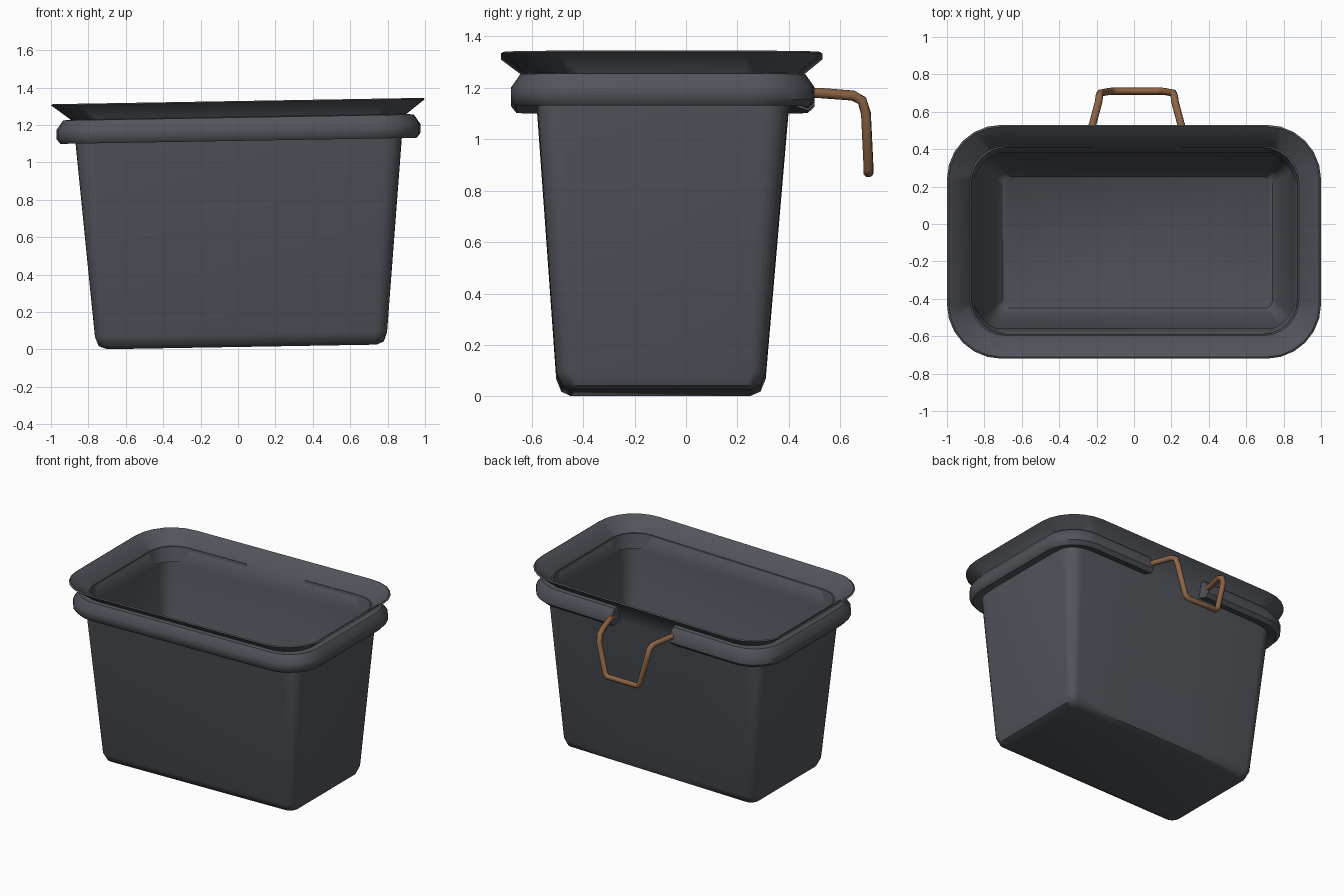
import bpy, bmesh, math
from mathutils import Vector

cube = bpy.data.objects.get("Cube")
if cube:
    bpy.data.objects.remove(cube, do_unlink=True)

GAP = (-0.22, 0.25)   # opening in the collar behind the handle
TILT = 0.017          # the tub leans slightly sideways


def material(name, color):
    m = bpy.data.materials.new(name)
    m.use_nodes = True
    m.diffuse_color = color
    m.node_tree.nodes["Principled BSDF"].inputs["Base Color"].default_value = color
    m.node_tree.nodes["Principled BSDF"].inputs["Roughness"].default_value = 0.7
    return m


slate = material("slate grey", (0.082, 0.089, 0.104, 1))
copper = material("copper brown", (0.27, 0.13, 0.06, 1))


def ring(x0, x1, y0, y1, z, r, steps=6):
    """Rounded rectangle, clockwise from the collar gap's left edge."""
    pts = [(GAP[1], y1)]
    corners = ((x1 - r, y1 - r, 90), (x1 - r, y0 + r, 0),
               (x0 + r, y0 + r, -90), (x0 + r, y1 - r, -180))
    for cx, cy, start in corners:
        for i in range(steps + 1):
            a = math.radians(start - 90 * i / steps)
            pts.append((cx + r * math.cos(a), cy + r * math.sin(a)))
    pts.append((GAP[0], y1))
    return [Vector((x, y, z + TILT * x)) for x, y in pts]


def finish(obj, angle):
    bpy.ops.object.select_all(action='DESELECT')
    obj.select_set(True)
    bpy.context.view_layer.objects.active = obj
    bpy.ops.object.shade_smooth_by_angle(angle=math.radians(angle))


def loft(name, sections, around):
    """Skin the sections; around=True closes each ring and caps the ends,
    otherwise the section profile is closed and the two cut ends are capped."""
    bm = bmesh.new()
    rows = [[bm.verts.new(p) for p in ring(*s)] for s in sections]
    n = len(rows[0])
    pairs = list(zip(rows, rows[1:]))
    if not around:
        pairs.append((rows[-1], rows[0]))
    for a, b in pairs:
        for i in range(n if around else n - 1):
            j = (i + 1) % n
            bm.faces.new((a[i], a[j], b[j], b[i]))
    if around:
        caps = (rows[0], rows[-1])
    else:
        caps = ([r[0] for r in rows], [r[-1] for r in rows])
    for cap in caps:
        bm.faces.new(cap)
    bmesh.ops.recalc_face_normals(bm, faces=bm.faces)
    mesh = bpy.data.meshes.new(name)
    bm.to_mesh(mesh)
    bm.free()
    mesh.materials.append(slate)
    obj = bpy.data.objects.new(name, mesh)
    bpy.context.collection.objects.link(obj)
    finish(obj, 45)
    return obj


# Tub: outside from the base up to the flared rim, then back down inside
loft("tub", [
    (-.70, .74, -.45, .25, .013, .05),
    (-.745, .78, -.485, .29, .03, .06),
    (-.765, .797, -.505, .31, .08, .06),
    (-.87, .877, -.58, .40, 1.13, .10),
    (-.89, .895, -.61, .43, 1.24, .20),
    (-1, 1, -.72, .53, 1.322, .29),
    (-.99, .99, -.71, .52, 1.328, .28),
    (-.87, .875, -.59, .41, 1.24, .18),
    (-.85, .857, -.56, .38, 1.13, .09),
    (-.746, .778, -.486, .291, .09, .05),
    (-.70, .74, -.45, .25, .04, .04),
], True)

# Rolled collar below the rim, open at the back
loft("collar", [
    (-.86, .865, -.575, .39, 1.145, .20),
    (-.95, .955, -.66, .475, 1.115, .23),
    (-.97, .975, -.68, .50, 1.14, .24),
    (-.97, .975, -.68, .50, 1.19, .24),
    (-.935, .94, -.645, .465, 1.24, .22),
    (-.87, .875, -.59, .41, 1.245, .19),
], False)

# Wire handle: half a path, mirrored about its own centre line
half = [(.26, .43, 1.18), (.24, .52, 1.18), (.205, .65, 1.17),
        (.20, .685, 1.15), (.195, .70, 1.10), (.14, .71, .89), (.12, .71, .87)]
centre = .015
path = [(centre + x, y, z) for x, y, z in half]
path += [(centre - x, y, z) for x, y, z in reversed(half)]
curve = bpy.data.curves.new("wire_handle", 'CURVE')
curve.dimensions = '3D'
curve.bevel_depth = 0.02
curve.bevel_resolution = 2
curve.use_fill_caps = True
spline = curve.splines.new('POLY')
spline.points.add(len(path) - 1)
for point, co in zip(spline.points, path):
    point.co = (*co, 1)
curve.materials.append(copper)
handle = bpy.data.objects.new("wire_handle", curve)
bpy.context.collection.objects.link(handle)
bpy.ops.object.select_all(action='DESELECT')
handle.select_set(True)
bpy.context.view_layer.objects.active = handle
bpy.ops.object.convert(target='MESH')
finish(bpy.context.view_layer.objects.active, 60)
